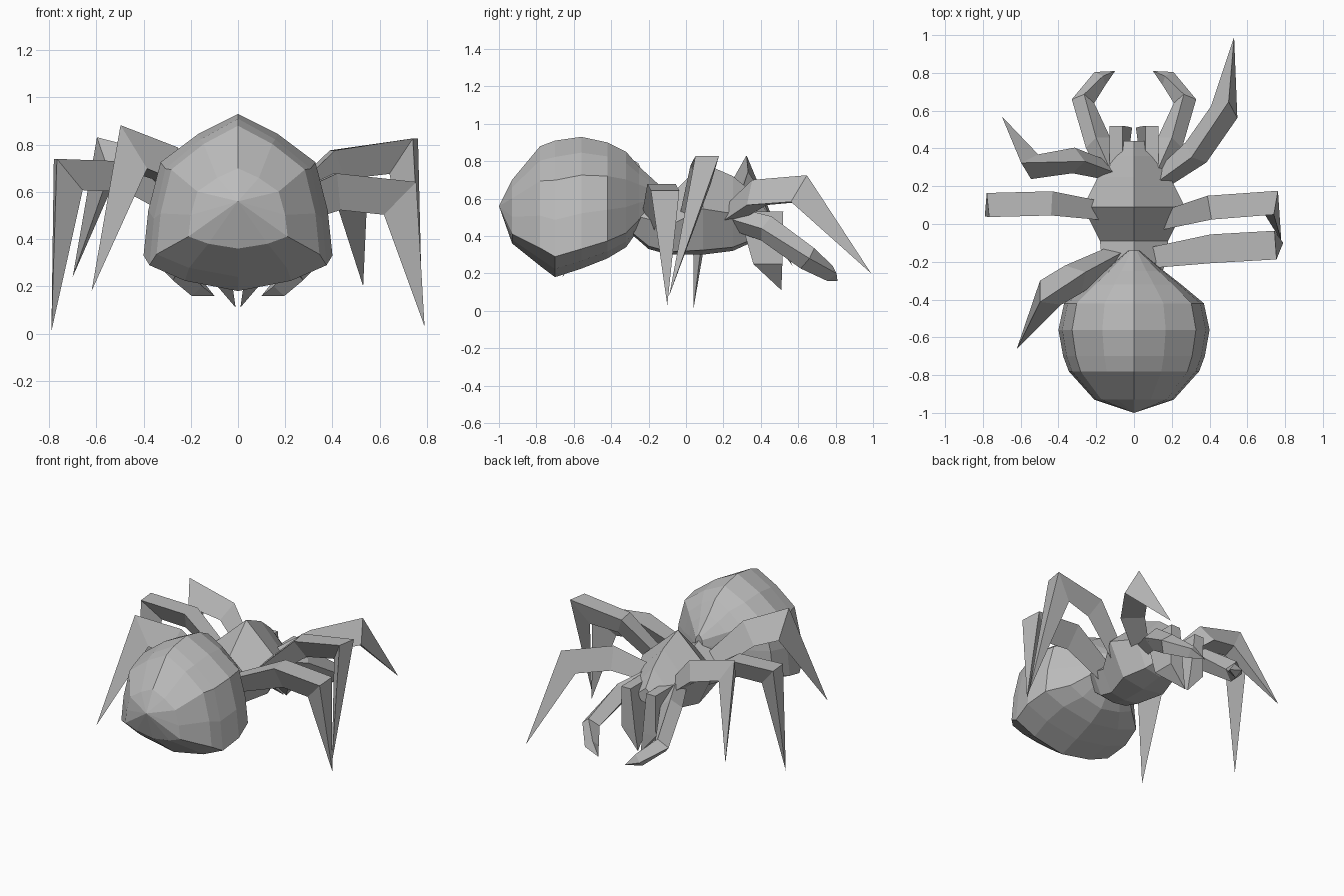
import bpy
import bmesh
from mathutils import Vector

if "Cube" in bpy.data.objects:
    bpy.data.objects.remove(bpy.data.objects["Cube"], do_unlink=True)

grey = bpy.data.materials.new("plain grey")
grey.use_nodes = True
grey.diffuse_color = (0.5, 0.5, 0.5, 1)
for node in grey.node_tree.nodes:
    if node.type == "BSDF_PRINCIPLED":
        node.inputs["Base Color"].default_value = grey.diffuse_color
        node.inputs["Roughness"].default_value = 0.8


def loft(name, rings):
    """Skin equal-sized rings of points into one closed, flat-shaded part."""
    bm = bmesh.new()
    loops = [[bm.verts.new(p) for p in ring] for ring in rings]
    count = len(loops[0])
    for a, b in zip(loops, loops[1:]):
        for i in range(count):
            j = (i + 1) % count
            bm.faces.new((a[i], a[j], b[j], b[i]))
    bm.faces.new(loops[0])
    bm.faces.new(loops[-1])
    bmesh.ops.remove_doubles(bm, verts=bm.verts, dist=0.003)
    bmesh.ops.recalc_face_normals(bm, faces=bm.faces)
    mesh = bpy.data.meshes.new(name)
    bm.to_mesh(mesh)
    bm.free()
    mesh.materials.append(grey)
    obj = bpy.data.objects.new(name, mesh)
    bpy.context.collection.objects.link(obj)


def body(name, section, stations):
    """Stations are (y, half width, top, bottom); section is half an outline."""
    outline = section + [(-x, t) for x, t in reversed(section) if x > 0]
    loft(name, [[(x * w, y, low + t * (top - low)) for x, t in outline]
                for y, w, top, low in stations])


def limb(name, path, radii, section):
    """Tapered limb with mitred joints."""
    pts = [Vector(p) for p in path]
    rings = []
    for i, p in enumerate(pts):
        before = (p - pts[max(i - 1, 0)]).normalized()
        after = (pts[min(i + 1, len(pts) - 1)] - p).normalized()
        tangent = (before + after).normalized()
        side = tangent.cross(Vector((0, 0, 1))).normalized()
        up = side.cross(tangent)
        mitre = 1 / max(tangent.dot(after if i == 0 else before), 0.6)
        rings.append([p + (side * a + up * b * mitre) * radii[i]
                      for a, b in section])
    loft(name, rings)


# Abdomen: faceted bulb with a low, wide belly
body("abdomen",
     [(0, 1), (.42, .88), (.82, .71), (.95, .42), (1, .15), (.6, .06), (0, 0)],
     [(-1, 0, .56, .56), (-.93, .21, .7, .36), (-.78, .345, .88, .24),
      (-.7, .375, .91, .18), (-.56, .4, .93, .225), (-.42, .37, .9, .28),
      (-.32, .25, .85, .34), (-.25, .16, .77, .44), (-.14, .03, .67, .55)])

# Thorax and head: ridged on top, pinched at the waist
body("thorax",
     [(0, 1), (1, .5), (.6, .05), (0, 0)],
     [(-.28, .14, .62, .4), (-.2, .17, .65, .33), (-.09, .18, .61, .3),
      (.09, .27, .79, .3), (.25, .19, .72, .32), (.36, .12, .63, .37),
      (.44, .06, .52, .42)])

# Walking legs: thigh from the thorax, then a long spike from the knee
flat = [(-.8, .6), (.8, .6), (0, -1)]
ridged = [(0, 1), (.85, -.5), (-.85, -.5)]
legs = {
    "left_back_leg": (ridged, .09, [(.12, .22, .5), (.32, .37, .61), (.485, .61, .63), (.53, .99, .2)]),
    "left_middle_leg": (flat, .08, [(.12, .01, .46), (.42, .09, .73), (.71, .12, .77), (.78, -.09, .08)]),
    "left_front_leg": (flat, .095, [(.08, -.18, .48), (.42, -.13, .62), (.70, -.115, .59), (.79, -.1, .03)]),
    "right_back_leg": (ridged, .08, [(-.1, .27, .48), (-.3, .335, .67), (-.55, .31, .73), (-.7, .57, .24)]),
    "right_middle_leg": (flat, .08, [(-.1, .06, .46), (-.45, .11, .68), (-.73, .105, .69), (-.79, .04, .01)]),
    "right_front_leg": (ridged, .1, [(-.08, -.16, .48), (-.3, -.28, .7), (-.46, -.38, .76), (-.62, -.66, .18)]),
}
for name, (section, size, path) in legs.items():
    limb(name, path, (size * .7, size, size, 0), section)

# Feelers and fangs, one of each per side
diamond = [(0, 1), (1, 0), (0, -1), (-1, 0)]
for label, s in (("left", 1), ("right", -1)):
    feeler = [(.1, .23, .5), (.19, .43, .44), (.27, .65, .28),
              (.18, .77, .2), (.1, .81, .16)]
    limb(label + "_feeler", [(s * x, y, z) for x, y, z in feeler],
         (.06, .07, .06, .045, 0), diamond)
    # Fang block (z, inner x, outer x, back y, front y) closing to a claw
    fang = [(.53, .06, .13, .28, .52), (.25, .03, .13, .36, .515),
            (.11, .01, .01, .51, .51)]
    loft(label + "_fang", [[(s * a, c, z), (s * b, c, z), (s * b, d, z), (s * a, d, z)]
                           for z, a, b, c, d in fang])
